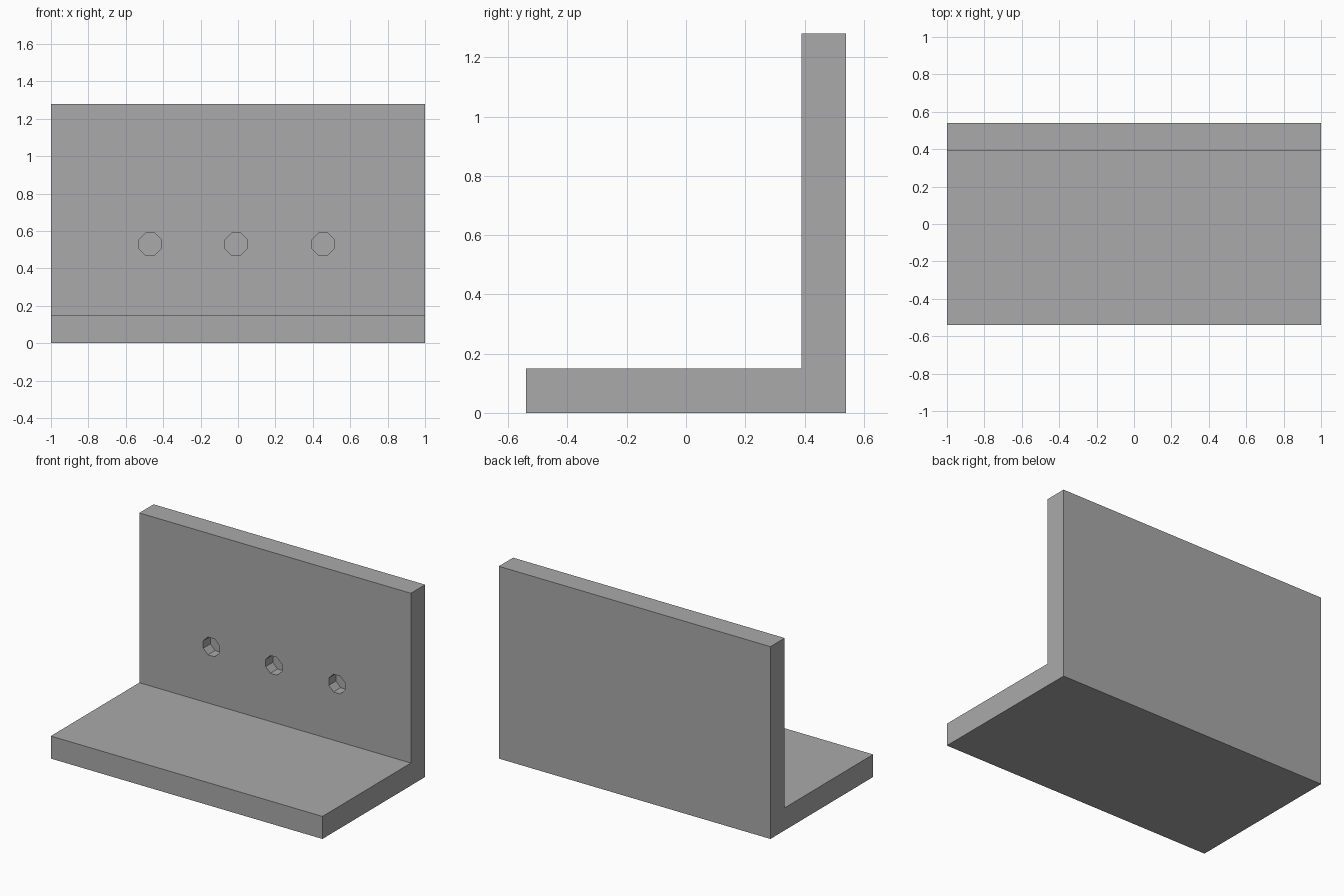
import bpy, bmesh, math
from mathutils import Matrix, Vector

cube = bpy.data.objects.get("Cube")
if cube:
    bpy.data.objects.remove(cube, do_unlink=True)

grey = bpy.data.materials.new("plain grey")
grey.use_nodes = True
grey.diffuse_color = (0.4, 0.4, 0.4, 1)
grey.node_tree.nodes["Principled BSDF"].inputs["Base Color"].default_value = (0.4, 0.4, 0.4, 1)

WIDTH, HALF_DEPTH, HEIGHT, THICK = 2.0, 0.54, 1.28, 0.15
WALL_FRONT = HALF_DEPTH - THICK
HOLE_RADIUS, HOLE_DEPTH, HOLE_Z = 0.064, 0.075, 0.53


def add_object(name, bm):
    bmesh.ops.recalc_face_normals(bm, faces=bm.faces)
    mesh = bpy.data.meshes.new(name)
    bm.to_mesh(mesh)
    bm.free()
    mesh.materials.append(grey)
    obj = bpy.data.objects.new(name, mesh)
    bpy.context.collection.objects.link(obj)
    return obj


# L-shaped bracket: side profile extruded across the width
profile = [(-HALF_DEPTH, 0), (HALF_DEPTH, 0), (HALF_DEPTH, HEIGHT),
           (WALL_FRONT, HEIGHT), (WALL_FRONT, THICK), (-HALF_DEPTH, THICK)]
bm = bmesh.new()
side = bm.faces.new([bm.verts.new((-WIDTH / 2, y, z)) for y, z in profile])
extruded = bmesh.ops.extrude_face_region(bm, geom=[side])
bmesh.ops.translate(bm, vec=Vector((WIDTH, 0, 0)),
                    verts=[v for v in extruded["geom"] if isinstance(v, bmesh.types.BMVert)])
bracket = add_object("bracket", bm)

# Row of blind octagonal holes in the upright wall
bm = bmesh.new()
for x in (-0.47, -0.01, 0.455):
    turn = Matrix.Rotation(math.pi / 2, 4, "X") @ Matrix.Rotation(math.pi / 8, 4, "Z")
    bmesh.ops.create_cone(bm, cap_ends=True, segments=8, radius1=HOLE_RADIUS,
                          radius2=HOLE_RADIUS, depth=HOLE_DEPTH * 2,
                          matrix=Matrix.Translation((x, WALL_FRONT, HOLE_Z)) @ turn)
cutter = add_object("hole_cutter", bm)
cutter.hide_render = True
cutter.hide_set(True)

holes = bracket.modifiers.new("holes", "BOOLEAN")
holes.operation = "DIFFERENCE"
holes.solver = "EXACT"
holes.object = cutter
